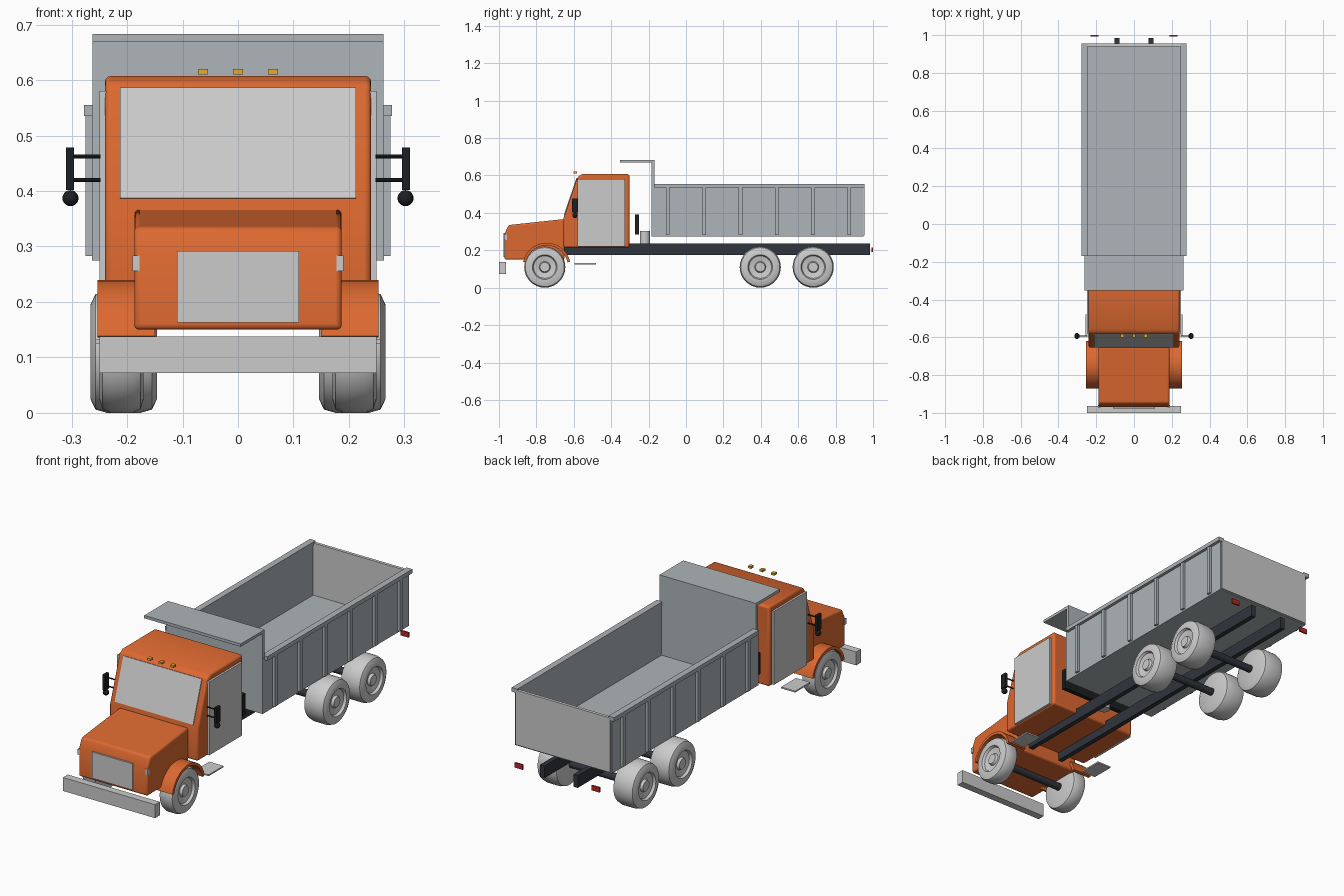
import bpy, bmesh, math
from mathutils import Matrix

if "Cube" in bpy.data.objects:
    bpy.data.objects.remove(bpy.data.objects["Cube"])


def material(name, rgb):
    m = bpy.data.materials.new(name)
    m.diffuse_color = (*rgb, 1)
    m.use_nodes = True
    m.node_tree.nodes["Principled BSDF"].inputs["Base Color"].default_value = m.diffuse_color
    return m


ORANGE = material("orange_paint", (0.72, 0.14, 0.03))
STEEL = material("bed_steel", (0.42, 0.46, 0.48))
DARK = material("chassis_dark", (0.03, 0.035, 0.045))
BLACK = material("black_trim", (0.012, 0.013, 0.015))
RED = material("red_lens", (0.5, 0.02, 0.02))
AMBER = material("amber_lens", (0.8, 0.4, 0.03))


def finish(name, bm, mat=None, bevel=0, smooth=False):
    bmesh.ops.recalc_face_normals(bm, faces=bm.faces)
    me = bpy.data.meshes.new(name)
    bm.to_mesh(me)
    bm.free()
    ob = bpy.data.objects.new(name, me)
    bpy.context.collection.objects.link(ob)
    if mat:
        me.materials.append(mat)
    if bevel:
        b = ob.modifiers.new("bevel", 'BEVEL')
        b.width, b.segments, b.limit_method = bevel, 3, 'ANGLE'
        b.angle_limit = math.radians(40)
    if smooth or bevel:
        bpy.ops.object.select_all(action='DESELECT')
        ob.select_set(True)
        bpy.context.view_layer.objects.active = ob
        bpy.ops.object.shade_smooth_by_angle(angle=math.radians(35))
    return ob


def box(name, x, y, z, mat=None, bevel=0):
    """Box from (min, max) ranges on each axis."""
    bm = bmesh.new()
    bmesh.ops.create_cube(bm, size=1)
    for v in bm.verts:
        v.co = [r[0] if c < 0 else r[1] for c, r in zip(v.co, (x, y, z))]
    return finish(name, bm, mat, bevel)


def pair(name, x, y, z, mat=None, bevel=0):
    """Box on the right side plus its mirror image."""
    box("right_" + name, x, y, z, mat, bevel)
    box("left_" + name, (-x[1], -x[0]), y, z, mat, bevel)


def extrude(name, profile, x0, x1, mat=None, bevel=0, smooth=False):
    """Side profile of (y, z) points swept from x0 to x1."""
    bm = bmesh.new()
    f = bm.faces.new([bm.verts.new((x0, y, z)) for y, z in profile])
    g = bmesh.ops.extrude_face_region(bm, geom=[f])
    bmesh.ops.translate(bm, vec=(x1 - x0, 0, 0),
                        verts=[v for v in g["geom"] if isinstance(v, bmesh.types.BMVert)])
    return finish(name, bm, mat, bevel, smooth)


def cylinder(name, centre, r, length, axis='X', mat=None, seg=20):
    bm = bmesh.new()
    rot = Matrix.Rotation(math.pi / 2, 4, 'Y') if axis == 'X' else Matrix()
    bmesh.ops.create_cone(bm, cap_ends=True, segments=seg, radius1=r, radius2=r,
                          depth=length, matrix=Matrix.Translation(centre) @ rot)
    return finish(name, bm, mat, smooth=True)


def wheel(name, side, x, y, half):
    """Tyre and dished rim revolved about the axle."""
    prof = [(-half, 0), (-half, 0.085), (-half * 0.85, 0.104), (-half * 0.5, 0.11),
            (half * 0.5, 0.11), (half * 0.85, 0.104), (half, 0.085), (half, 0.066),
            (half - 0.012, 0.06), (half - 0.018, 0.03), (half - 0.006, 0.025),
            (half - 0.006, 0)]
    bm = bmesh.new()
    vs = [bm.verts.new((side * (x + px), y, 0.11 + r)) for px, r in prof]
    es = [bm.edges.new(p) for p in zip(vs, vs[1:])]
    bmesh.ops.spin(bm, geom=vs + es, cent=(0, y, 0.11), axis=(1, 0, 0),
                   angle=2 * math.pi, steps=32, use_merge=True)
    bmesh.ops.remove_doubles(bm, verts=bm.verts, dist=1e-4)
    finish(name, bm, smooth=True)


# Chassis rails and axles
pair("frame_rail", (0.078, 0.102), (-0.66, 0.985), (0.175, 0.235), DARK)
for i, y in enumerate((-0.755, 0.397, 0.68)):
    cylinder(f"axle_{i}", (0, y, 0.11), 0.018, 0.34, 'X', DARK)

# Wheels
for s, label in ((1, "right"), (-1, "left")):
    wheel(label + "_front_wheel", s, 0.21, -0.755, 0.04)
    for i, y in enumerate((0.397, 0.68)):
        wheel(f"{label}_rear_wheel_{i}", s, 0.206, y, 0.06)

# Cab and windscreen
extrude("cab", [(-0.655, 0.215), (-0.655, 0.37), (-0.58, 0.592), (-0.555, 0.607),
                (-0.303, 0.607), (-0.303, 0.215)], -0.24, 0.24, ORANGE, 0.01)
extrude("windscreen", [(-0.653, 0.387), (-0.586, 0.587), (-0.578, 0.585), (-0.645, 0.385)],
        -0.213, 0.213)
pair("door", (0.235, 0.25), (-0.58, -0.325), (0.22, 0.58))

# Hood, grille, headlights and bumper
extrude("hood", [(-0.97, 0.15), (-0.97, 0.288), (-0.948, 0.335), (-0.65, 0.367),
                 (-0.65, 0.15)], -0.187, 0.187, ORANGE, 0.009)
box("grille", (-0.11, 0.11), (-0.976, -0.96), (0.163, 0.292))
pair("headlight", (0.178, 0.19), (-0.972, -0.957), (0.256, 0.284))
box("front_bumper", (-0.25, 0.25), (-1.0, -0.963), (0.072, 0.138))

# Arched fenders over the front wheels
def arc(r, a0, a1, n=14):
    return [(-0.745 + r * math.cos(math.radians(a0 + (a1 - a0) * i / n)),
             0.112 + r * math.sin(math.radians(a0 + (a1 - a0) * i / n))) for i in range(n + 1)]

for s, label in ((1, "right"), (-1, "left")):
    extrude(label + "_fender", arc(0.128, 12, 168) + arc(0.114, 168, 12),
            s * 0.15, s * 0.253, ORANGE, smooth=True)

# Steps, roof markers and tail lights
pair("step", (0.18, 0.257), (-0.595, -0.48), (0.125, 0.132))
for i, x in enumerate((-0.063, 0, 0.063)):
    box(f"roof_marker_{i}", (x - 0.009, x + 0.009), (-0.602, -0.582), (0.61, 0.62), AMBER)
pair("tail_light", (0.187, 0.23), (0.992, 1.0), (0.192, 0.216), RED)

# Mirrors with two arms and a round lower mirror
pair("mirror", (0.296, 0.31), (-0.61, -0.577), (0.402, 0.478), BLACK)
for s, label in ((1, "right"), (-1, "left")):
    for i, z in enumerate((0.42, 0.462)):
        cylinder(f"{label}_mirror_arm_{i}", (s * 0.273, -0.593, z), 0.0035, 0.05, 'X', BLACK, 8)
    bm = bmesh.new()
    bmesh.ops.create_uvsphere(bm, u_segments=16, v_segments=10, radius=0.0145,
                              matrix=Matrix.Translation((s * 0.302, -0.593, 0.387)))
    finish(label + "_round_mirror", bm, BLACK, smooth=True)

# Parts in the gap behind the cab
box("rear_panel", (-0.215, 0.215), (-0.272, -0.25), (0.285, 0.39), BLACK)
cylinder("hoist_cylinder", (0, -0.22, 0.268), 0.027, 0.07, 'Z')

# Dump bed: floor, walls, headboard, cab guard and tailgate
box("bed_floor", (-0.255, 0.255), (-0.18, 0.95), (0.275, 0.292), STEEL)
pair("bed_side", (0.25, 0.263), (-0.185, 0.95), (0.275, 0.545), STEEL)
pair("bed_top_rail", (0.247, 0.278), (-0.17, 0.955), (0.535, 0.555), STEEL)
box("headboard", (-0.262, 0.262), (-0.185, -0.168), (0.275, 0.683), STEEL)
box("cab_guard", (-0.262, 0.262), (-0.353, -0.168), (0.669, 0.683), STEEL)
box("tailgate", (-0.257, 0.257), (0.94, 0.955), (0.28, 0.548))
for i in range(6):
    y = -0.097 + 0.194 * i
    pair(f"bed_rib_{i}", (0.26, 0.275), (y - 0.01, y + 0.01), (0.283, 0.537), STEEL)
